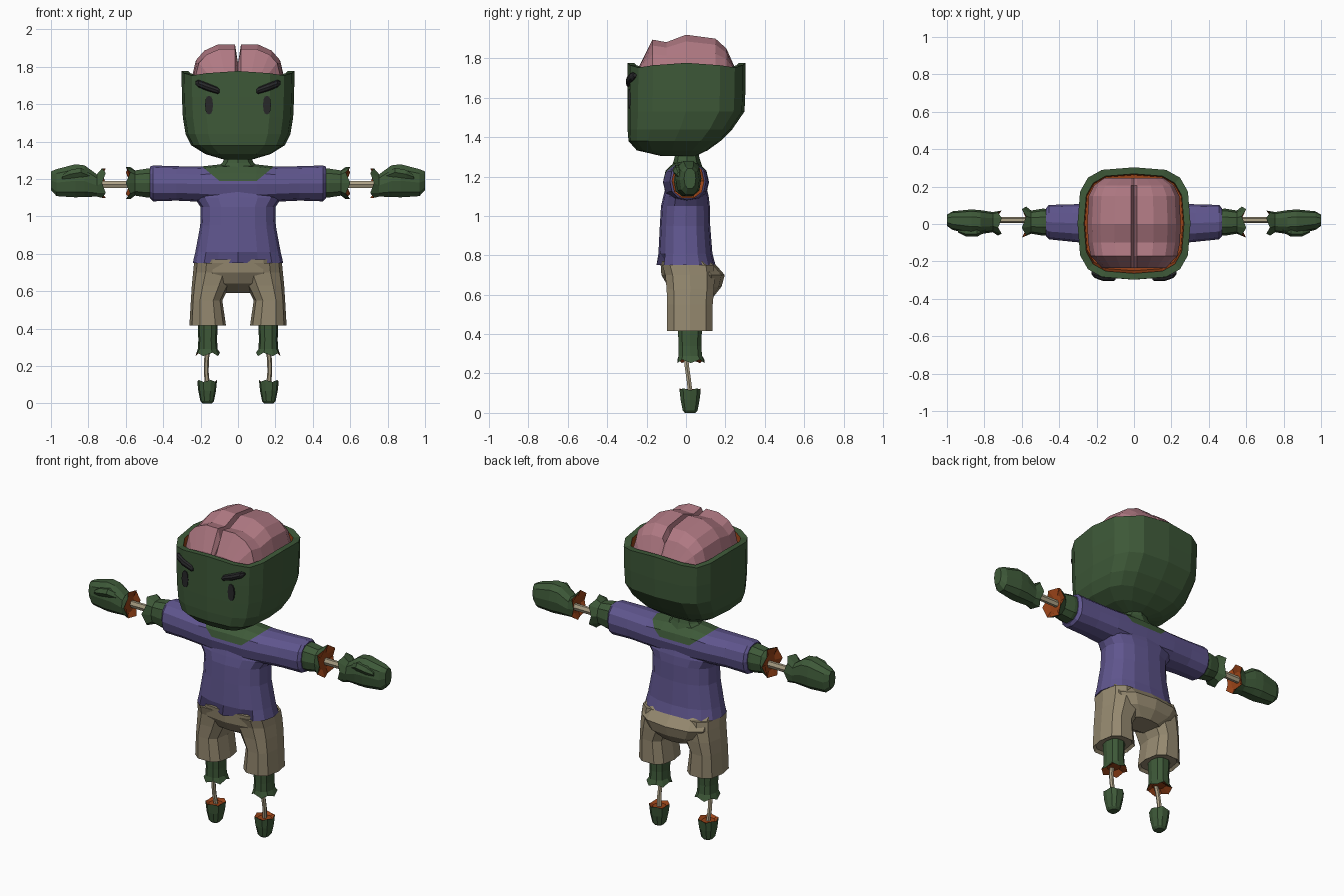
import bpy, bmesh, math
from mathutils import Vector

if "Cube" in bpy.data.objects:
    bpy.data.objects.remove(bpy.data.objects["Cube"])


def material(name, rgb):
    m = bpy.data.materials.new(name)
    m.diffuse_color = (*rgb, 1)
    m.use_nodes = True
    m.node_tree.nodes["Principled BSDF"].inputs["Base Color"].default_value = m.diffuse_color
    return m


GREEN = material("green skin", (0.048, 0.10, 0.04))
FLESH = material("rust flesh", (0.31, 0.055, 0.009))
PURPLE = material("purple cloth", (0.115, 0.092, 0.27))
TAN = material("tan cloth", (0.30, 0.25, 0.16))
PINK = material("pink brain", (0.43, 0.19, 0.225))
BONE = material("bone", (0.42, 0.36, 0.24))
BLACK = material("black", (0.02, 0.02, 0.022))


def ring(w, cu, cv, hu, hv, n=8, p=2.0, axis='z', s=1, jag=0.0):
    """Superellipse section across an axis; jag alternates it along the axis."""
    pts = []
    for i in range(n):
        a = 2 * math.pi * i / n
        c, d = math.cos(a), math.sin(a)
        u = cu + hu * math.copysign(abs(c) ** (2 / p), c)
        v = cv + hv * math.copysign(abs(d) ** (2 / p), d)
        t = w + (jag if i % 2 else -jag)
        q = {'z': (u, v, t), 'x': (t, u, v), 'y': (u, t, v)}[axis]
        pts.append(Vector((q[0] * s, q[1], q[2])))
    return pts


def loft(name, rings, mats, second=()):
    """Skin the rings; segments listed in 'second' use slot 1 (-1 / last = caps)."""
    bm = bmesh.new()
    vs = [[bm.verts.new(p) for p in r] for r in rings]
    n = len(vs[0])
    for k in range(len(vs) - 1):
        for i in range(n):
            j = (i + 1) % n
            f = bm.faces.new((vs[k][i], vs[k][j], vs[k + 1][j], vs[k + 1][i]))
            f.material_index = int(k in second)
    for k, r in ((-1, vs[0]), (len(vs) - 1, vs[-1])):
        f = bm.faces.new(r)
        f.material_index = int(k in second)
    bmesh.ops.recalc_face_normals(bm, faces=bm.faces)
    me = bpy.data.meshes.new(name)
    bm.to_mesh(me)
    bm.free()
    for m in mats:
        me.materials.append(m)
    ob = bpy.data.objects.new(name, me)
    bpy.context.collection.objects.link(ob)
    return ob


def span(z, hx, y0, y1, **k):
    """Horizontal section given by half width and front / back limits."""
    return ring(z, 0, (y0 + y1) / 2, hx, (y1 - y0) / 2, **k)


# Head: open bowl with a wavy rim and flesh lining
H = dict(n=16, p=3.4)
head = [span(*r, **H) for r in (
    (1.305, .08, -.13, .05), (1.333, .175, -.25, .11), (1.38, .25, -.292, .175),
    (1.44, .28, -.297, .235), (1.53, .295, -.298, .297), (1.64, .30, -.298, .302),
    (1.765, .302, -.297, .303), (1.765, .267, -.264, .268), (1.66, .262, -.25, .262))]
for r in head[6:8]:
    for i, v in enumerate(r):
        v.z += .012 * math.cos(4 * 2 * math.pi * i / 16)
loft("head", head, [GREEN, FLESH], (7, 8))

# Brain: dome with a centre groove
rows = []
for y, w, h in ((-.235, .17, 1.765), (-.17, .232, 1.895), (-.10, .245, 1.882), (0, .25, 1.92),
                (.15, .242, 1.90), (.205, .215, 1.85), (.245, .16, 1.76)):
    b, t = 1.73, h - 1.73
    half = [(w, 1.67), (w, b), (.9 * w, b + .55 * t), (.72 * w, b + .82 * t),
            (.42 * w, b + t), (.016, b + .99 * t)]
    prof = half + [(0, min(1.82, h - .02))] + [(-x, z) for x, z in reversed(half)]
    rows.append([Vector((x, y, z)) for x, z in prof])
loft("brain", rows, [PINK])

# Eyes and brows
for s in (-1, 1):
    loft("eye", [ring(y, .155, 1.595, .021, .05, 12, 2.5, 'y', s) for y in (-.291, -.27)], [BLACK])
    loft("brow", [ring(x, y, z, a, b, 8, 2, 'x', s) for x, y, z, a, b in (
        (.098, -.289, 1.668, .008, .009), (.108, -.289, 1.672, .016, .018),
        (.165, -.286, 1.692, .019, .021), (.212, -.27, 1.71, .018, .02),
        (.227, -.26, 1.714, .009, .009))], [BLACK])

# Neck
loft("neck", [ring(z, 0, .005, a, b) for z, a, b in
              ((1.23, .15, .085), (1.285, .085, .066), (1.33, .06, .055))], [GREEN])

# Shirt body with two notches in the front hem
body = [ring(z, 0, cy, a, b, 16, 2.4) for z, cy, a, b in (
    (.75, 0, .242, .15), (.81, -.003, .228, .137), (.95, -.005, .202, .128),
    (1.05, -.003, .20, .124), (1.10, 0, .235, .115), (1.16, 0, .18, .10))]
for i in (11, 13):
    body[0][i].y += .05
loft("shirt_body", body, [PURPLE])

# Sleeves and shoulders in one tube, with the neckline cut into it
half = ((.47, .01, 1.18, .075, .085), (.455, .01, 1.176, .092, .096), (.33, .005, 1.176, .10, .092),
        (.20, .003, 1.172, .11, .094), (.10, 0, 1.172, .116, .105))
cuts = [ring(x, *r, 12, 2.3, 'x') for x, *r in half]
cuts += [ring(0, 0, 1.172, .117, .108, 12, 2.3, 'x')]
cuts += [ring(-x, *r, 12, 2.3, 'x') for x, *r in reversed(half)]
sleeves = loft("shirt_sleeves", cuts, [PURPLE, GREEN])
planes = [(Vector((0, 0, 1.19)), Vector((0, 0, 1)))]
planes += [(Vector((s * .10, 0, 1.19)), Vector((-s * .07, 0, .085))) for s in (-1, 1)]
bm = bmesh.new()
bm.from_mesh(sleeves.data)
for co, no in planes:
    bmesh.ops.bisect_plane(bm, geom=bm.verts[:] + bm.edges[:] + bm.faces[:],
                           plane_co=co, plane_no=no)
for f in bm.faces:
    c = f.calc_center_median()
    f.material_index = int(all((c - co).dot(no) > 0 for co, no in planes))
bm.to_mesh(sleeves.data)
bm.free()

# Shorts: seat plus two legs
loft("shorts_seat", [span(*r, n=12, p=2.6) for r in (
    (.59, .10, .0, .14), (.64, .19, -.09, .18), (.70, .232, -.125, .197), (.77, .232, -.13, .135))], [TAN])

for s in (-1, 1):
    loft("shorts_leg", [ring(z, cx, cy, a, b, 10, 2.7, 'z', s) for z, cx, cy, a, b in (
        (.43, .162, .02, .085, .105), (.415, .162, .02, .098, .12), (.55, .168, .02, .084, .12),
        (.63, .145, .022, .102, .125), (.70, .125, .02, .115, .13), (.75, .12, .01, .115, .135))], [TAN])

    # Shin stump, bone and foot
    loft("shin", [ring(z, .162, cy, a, b, 10, 2.4, 'z', s, j) for z, cy, a, b, j in (
        (.46, .02, .055, .065, 0), (.34, .02, .05, .06, 0), (.29, .022, .053, .062, 0),
        (.262, .025, .066, .071, .009), (.285, .02, .035, .04, 0))], [GREEN, FLESH], (3, 4))
    loft("shin_bone", [ring(z, cx, cy, .013, .013, 6, 2, 'z', s) for z, cx, cy in (
        (.31, .155, -.002), (.24, .168, .004), (.17, .17, .014), (.10, .164, .022))], [BONE])
    loft("foot", [ring(z, .165, .021, a, b, 10, 2.4, 'z', s, j) for z, a, b, j in (
        (0, .025, .028, 0), (.012, .036, .039, 0), (.065, .047, .05, 0),
        (.12, .053, .056, .005), (.108, .036, .038, 0))], [GREEN, FLESH], (3, 4))

    # Forearm stump and bone
    loft("forearm", [ring(x, .01, z, a, b, 10, 2.4, 'x', s, j) for x, z, a, b, j in (
        (.44, 1.18, .07, .08, 0), (.49, 1.178, .072, .08, 0), (.55, 1.178, .062, .07, 0),
        (.588, 1.178, .083, .09, .012), (.575, 1.175, .045, .05, 0))], [GREEN, FLESH], (3, 4))
    loft("forearm_bone", [ring(x, .022, 1.17, .016, .022, 6, 2, 'x', s)
                          for x in (.55, .65, .75)], [BONE])

    # Hand with thumb
    loft("hand", [ring(x, cy, z, a, b, 10, 2.5, 'x', s, j) for x, cy, z, a, b, j in (
        (.732, .005, 1.175, .04, .05, 0), (.717, .005, 1.178, .067, .082, .01),
        (.755, .01, 1.165, .054, .062, 0), (.82, .01, 1.188, .064, .088, 0),
        (.87, .012, 1.19, .066, .092, 0), (.97, .018, 1.18, .05, .075, 0),
        (1.0, .02, 1.19, .03, .052, 0))], [GREEN, FLESH], (-1, 0))
    loft("thumb", [ring(x, y, z, r, r, 6, 2, 'x', s) for x, y, z, r in (
        (.79, -.02, 1.215, .022), (.84, -.04, 1.235, .028),
        (.90, -.04, 1.225, .026), (.94, -.034, 1.21, .012))], [GREEN])
